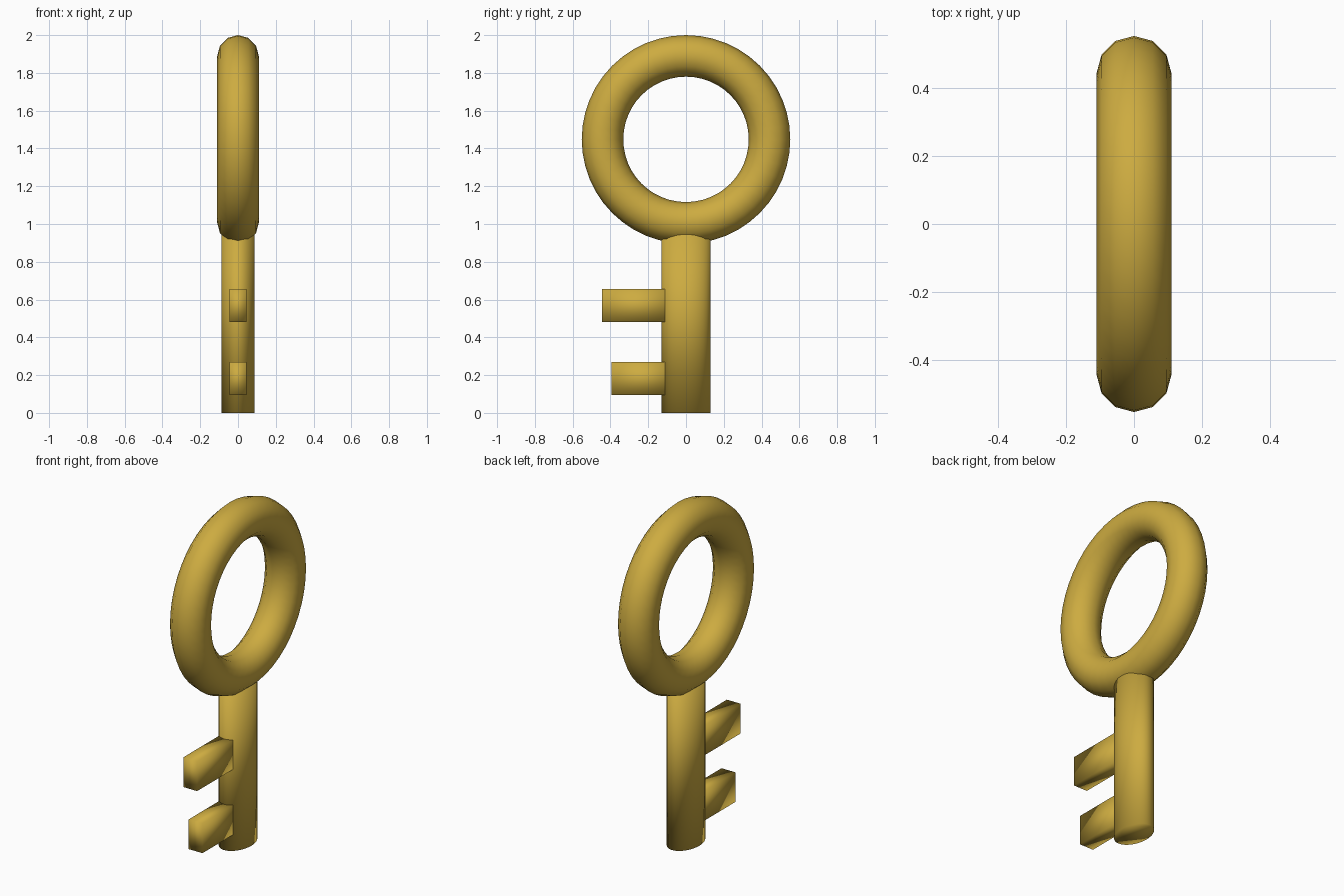
import bpy
from math import pi

cube = bpy.data.objects.get("Cube")
if cube:
    bpy.data.objects.remove(cube, do_unlink=True)

# Gold colour shared by every part
GOLD = (0.61, 0.41, 0.052, 1.0)
gold = bpy.data.materials.new("gold")
gold.use_nodes = True
gold.diffuse_color = GOLD
bsdf = next(n for n in gold.node_tree.nodes if n.type == "BSDF_PRINCIPLED")
bsdf.inputs["Base Color"].default_value = GOLD


def finish(name):
    """Name the new part, apply its transform, colour it and smooth it."""
    obj = bpy.context.object
    obj.name = name
    bpy.ops.object.transform_apply(location=False, rotation=True, scale=True)
    obj.data.materials.clear()
    obj.data.materials.append(gold)
    bpy.ops.object.shade_smooth()
    return obj


def tooth(name, tip, bottom, top):
    """Flat bar from inside the shaft out to the tip on the front side."""
    root = -0.05
    bpy.ops.mesh.primitive_cube_add(
        size=1, location=(0, (tip + root) / 2, (bottom + top) / 2))
    bpy.context.object.scale = (0.09, root - tip, top - bottom)
    finish(name)


# Ring handle standing upright in the side plane
bpy.ops.mesh.primitive_torus_add(
    major_radius=0.442, minor_radius=0.11, major_segments=48, minor_segments=12,
    location=(0, 0, 1.448), rotation=(0, pi / 2, 0))
finish("ring_handle")

# Oval shaft running up into the ring
bpy.ops.mesh.primitive_cylinder_add(
    vertices=32, radius=1, depth=1, location=(0, 0, 0.5))
bpy.context.object.scale = (0.088, 0.13, 1.0)
finish("shaft")

# Two teeth, the upper one longer
tooth("upper_tooth", -0.445, 0.48, 0.655)
tooth("lower_tooth", -0.395, 0.095, 0.27)
